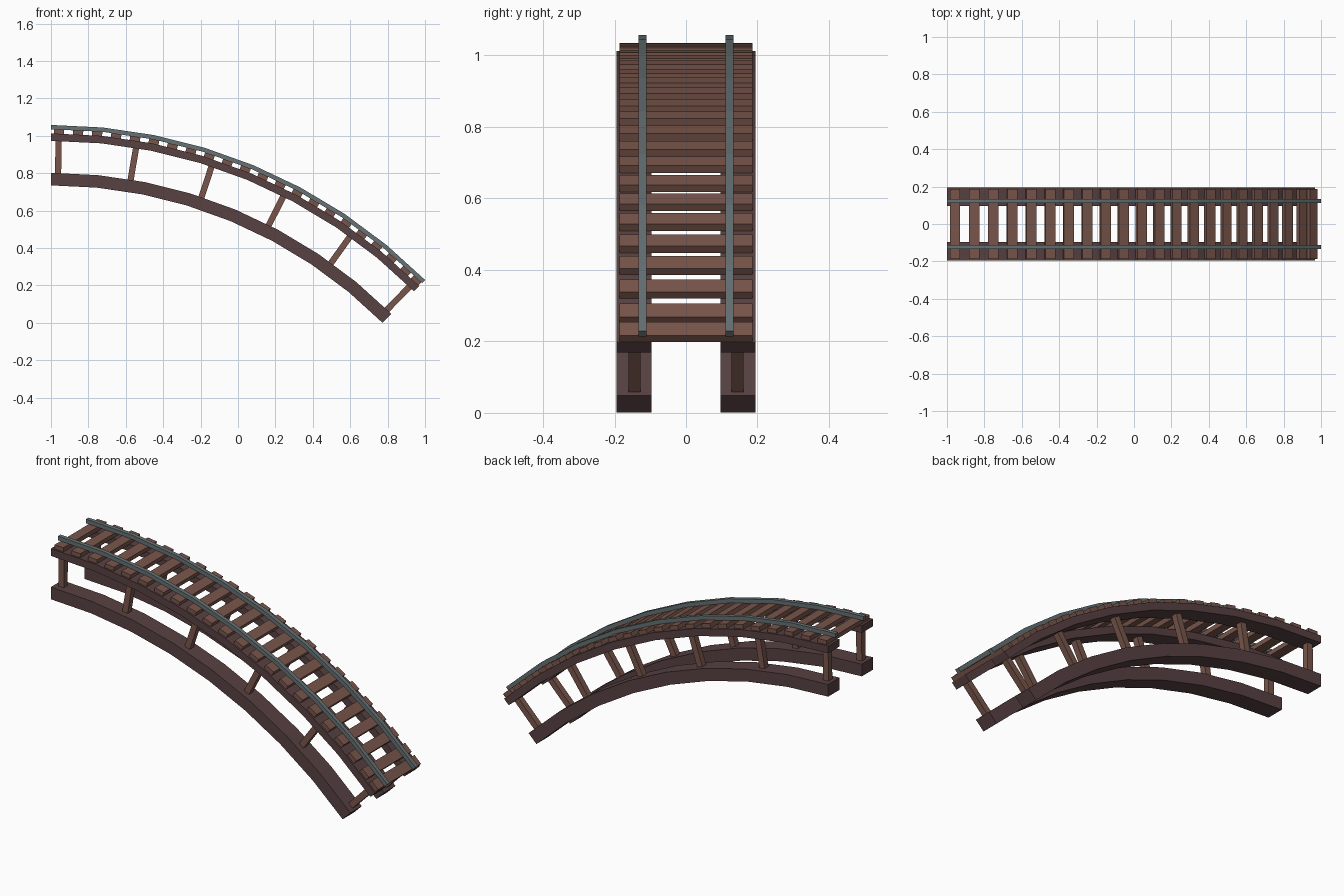
import bpy, bmesh
from math import sin, cos, radians
from mathutils import Matrix, Vector

cube = bpy.data.objects.get("Cube")
if cube:
    bpy.data.objects.remove(cube, do_unlink=True)

SWEEP, SEGMENTS = 45, 8
STEP = SWEEP / SEGMENTS
CENTRE = Vector((-1, 0, -1.771))


def material(name, rgb):
    m = bpy.data.materials.new(name)
    m.use_nodes = True
    linear = [((c / 255 + 0.055) / 1.055) ** 2.4 for c in rgb] + [1]
    m.diffuse_color = linear
    m.node_tree.nodes["Principled BSDF"].inputs["Base Color"].default_value = linear
    return m


dark_wood = material("dark wood", (88, 65, 66))
wood = material("brown wood", (121, 86, 75))
steel = material("grey steel", (102, 113, 116))


def finish(name, bm, mat):
    bmesh.ops.recalc_face_normals(bm, faces=bm.faces)
    mesh = bpy.data.meshes.new(name)
    bm.to_mesh(mesh)
    bm.free()
    mesh.materials.append(mat)
    ob = bpy.data.objects.new(name, mesh)
    bpy.context.collection.objects.link(ob)


def arc_point(radius, degrees, y):
    a = radians(degrees)
    return CENTRE + Vector((radius * sin(a), y, radius * cos(a)))


# Rectangular section swept along the faceted arc
def arc_bar(name, r0, r1, y0, y1, mat):
    bm = bmesh.new()
    rings = []
    for i in range(SEGMENTS + 1):
        corners = ((r0, y0), (r1, y0), (r1, y1), (r0, y1))
        rings.append([bm.verts.new(arc_point(r, i * STEP, y)) for r, y in corners])
    for a, b in zip(rings, rings[1:]):
        for k in range(4):
            n = (k + 1) % 4
            bm.faces.new((a[k], a[n], b[n], b[k]))
    bm.faces.new(rings[0])
    bm.faces.new(rings[-1])
    finish(name, bm, mat)


# Box standing on the arc, dropped slightly to sit on the flat facets
def arc_box(name, degrees, r0, r1, width, y0, y1, mat):
    off = degrees % STEP - STEP / 2
    drop = cos(radians(STEP / 2)) / cos(radians(off))
    mid = (r0 + r1) / 2 * drop
    bm = bmesh.new()
    place = (Matrix.Translation(arc_point(mid, degrees, (y0 + y1) / 2))
             @ Matrix.Rotation(radians(degrees), 4, 'Y')
             @ Matrix.Diagonal((width, y1 - y0, r1 - r0, 1)))
    bmesh.ops.create_cube(bm, size=1, matrix=place)
    finish(name, bm, mat)


# Beams, rails and posts on both sides
for side, s in (("left", 1), ("right", -1)):
    def span(a, b):
        return sorted((a * s, b * s))
    arc_bar("upper_beam_" + side, 2.744, 2.784, *span(0.097, 0.195), dark_wood)
    arc_bar("lower_beam_" + side, 2.506, 2.573, *span(0.097, 0.195), dark_wood)
    arc_bar("rail_" + side, 2.806, 2.829, *span(0.111, 0.133), steel)
    for i in range(6):
        arc_box(f"post_{side}_{i + 1}", 0.85 + 8.69 * i, 2.565, 2.75, 0.033,
                *span(0.128, 0.161), wood)

# Cross ties, the last one closing the end of the track
for i, angle in enumerate([0.88 + 2.095 * k for k in range(21)] + [44.35]):
    arc_box(f"tie_{i + 1}", angle, 2.783, 2.807, 0.055, -0.186, 0.186, wood)
